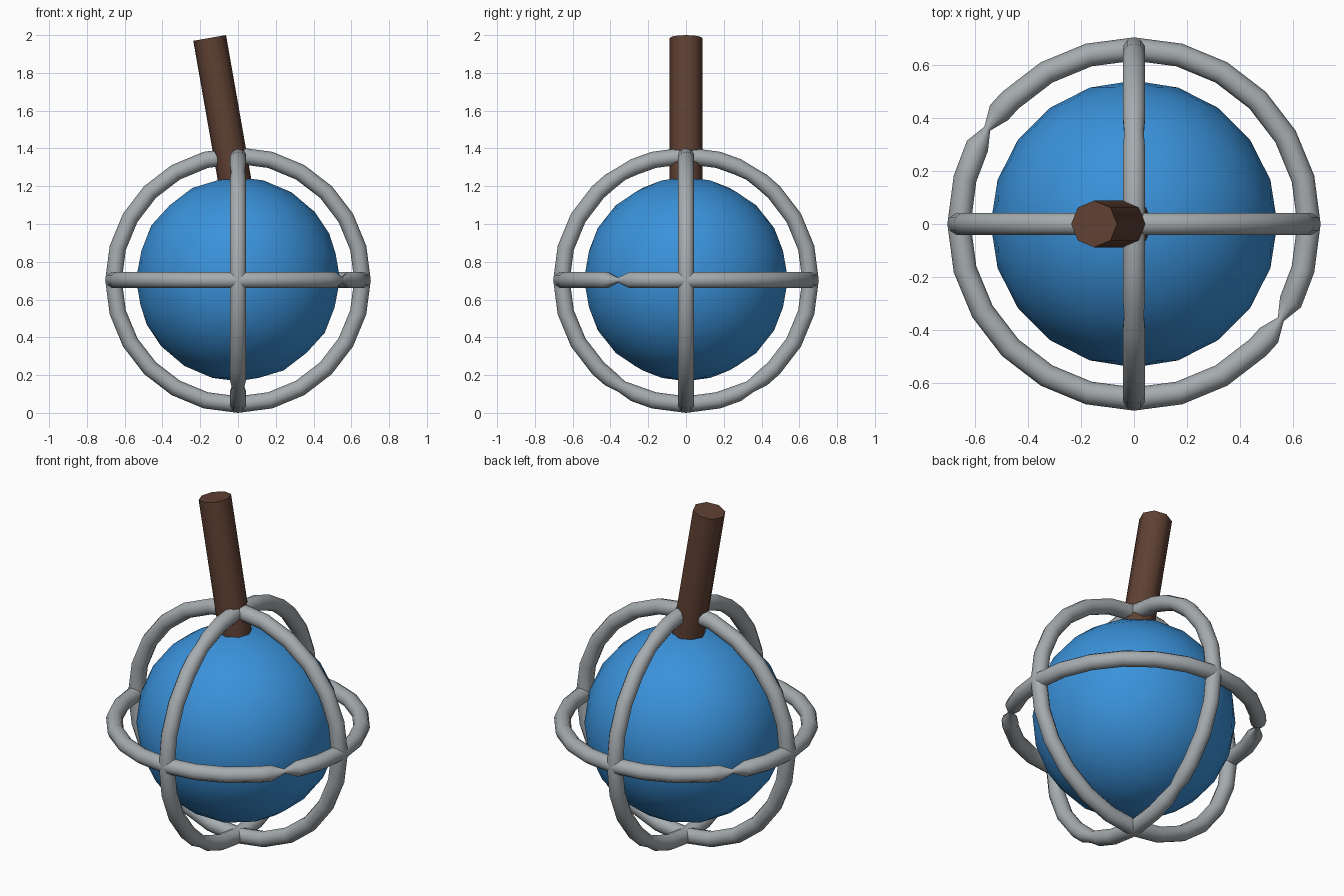
import bpy, bmesh
from math import sin, cos, radians, pi
from mathutils import Vector, Matrix

if "Cube" in bpy.data.objects:
    bpy.data.objects.remove(bpy.data.objects["Cube"])

CENTRE_Z = 0.703
RING_R, TUBE_R, SIDES = 0.659, 0.044, 10


def material(name, rgb):
    m = bpy.data.materials.new(name)
    m.diffuse_color = (*rgb, 1)
    m.use_nodes = True
    m.node_tree.nodes["Principled BSDF"].inputs["Base Color"].default_value = m.diffuse_color
    return m


blue = material("blue", (0.042, 0.285, 0.70))
grey = material("grey", (0.38, 0.41, 0.43))
brown = material("brown", (0.115, 0.052, 0.033))


def finish(bm, name, mat, angle=40):
    bmesh.ops.recalc_face_normals(bm, faces=bm.faces)
    me = bpy.data.meshes.new(name)
    bm.to_mesh(me)
    bm.free()
    ob = bpy.data.objects.new(name, me)
    bpy.context.collection.objects.link(ob)
    me.materials.append(mat)
    bpy.ops.object.select_all(action='DESELECT')
    ob.select_set(True)
    bpy.context.view_layer.objects.active = ob
    bpy.ops.object.shade_smooth_by_angle(angle=radians(angle))
    return ob


def ring(name, axis_u, axis_v, pinches):
    """Tube bent in a circle; pinches maps an angle to its narrowed scale."""
    u, v = Vector(axis_u), Vector(axis_v)
    w = u.cross(v)
    stations = {a: 1.0 for a in range(0, 360, 15)}
    for a, s in pinches.items():
        stations.pop(round(a / 15) * 15, None)
        stations.update({a - 6.5: 1.0, a: s, a + 6.5: 1.0})
    bm = bmesh.new()
    loops = []
    for a in sorted(stations):
        out = u * cos(radians(a)) + v * sin(radians(a))
        r = TUBE_R * stations[a]
        loops.append([bm.verts.new(out * (RING_R + r * cos(t)) + w * r * sin(t)
                                   + Vector((0, 0, CENTRE_Z)))
                      for t in (2 * pi * i / SIDES for i in range(SIDES))])
    for i, a in enumerate(loops):
        b = loops[(i + 1) % len(loops)]
        for j in range(SIDES):
            k = (j + 1) % SIDES
            bm.faces.new((a[j], b[j], b[k], a[k]))
    finish(bm, name, grey, 50)


# Cage of three crossing rings
X, Y, Z = (1, 0, 0), (0, 1, 0), (0, 0, 1)
ring("horizontal_ring", X, Y, {147: 0.3, 327: 0.3})
ring("front_ring", X, Z, {})
ring("side_ring", Y, Z, {59: 0.88, 121: 0.88, 239: 0.75, 301: 0.75})

# Ball inside the cage
bm = bmesh.new()
bmesh.ops.create_icosphere(bm, subdivisions=3, radius=0.54,
                           matrix=Matrix.Translation((0, 0, 0.708)))
finish(bm, "ball", blue)

# Leaning eight-sided handle
bottom, top = Vector((-0.015, 0, 1.215)), Vector((-0.15, 0, 1.985))
direction = top - bottom
bm = bmesh.new()
bmesh.ops.create_cone(bm, cap_ends=True, segments=8, radius1=0.088, radius2=0.088,
                      depth=direction.length,
                      matrix=Matrix.Translation((top + bottom) / 2)
                      @ Matrix.Rotation(-radians(9.95), 4, 'Y'))
finish(bm, "handle", brown, 50)
